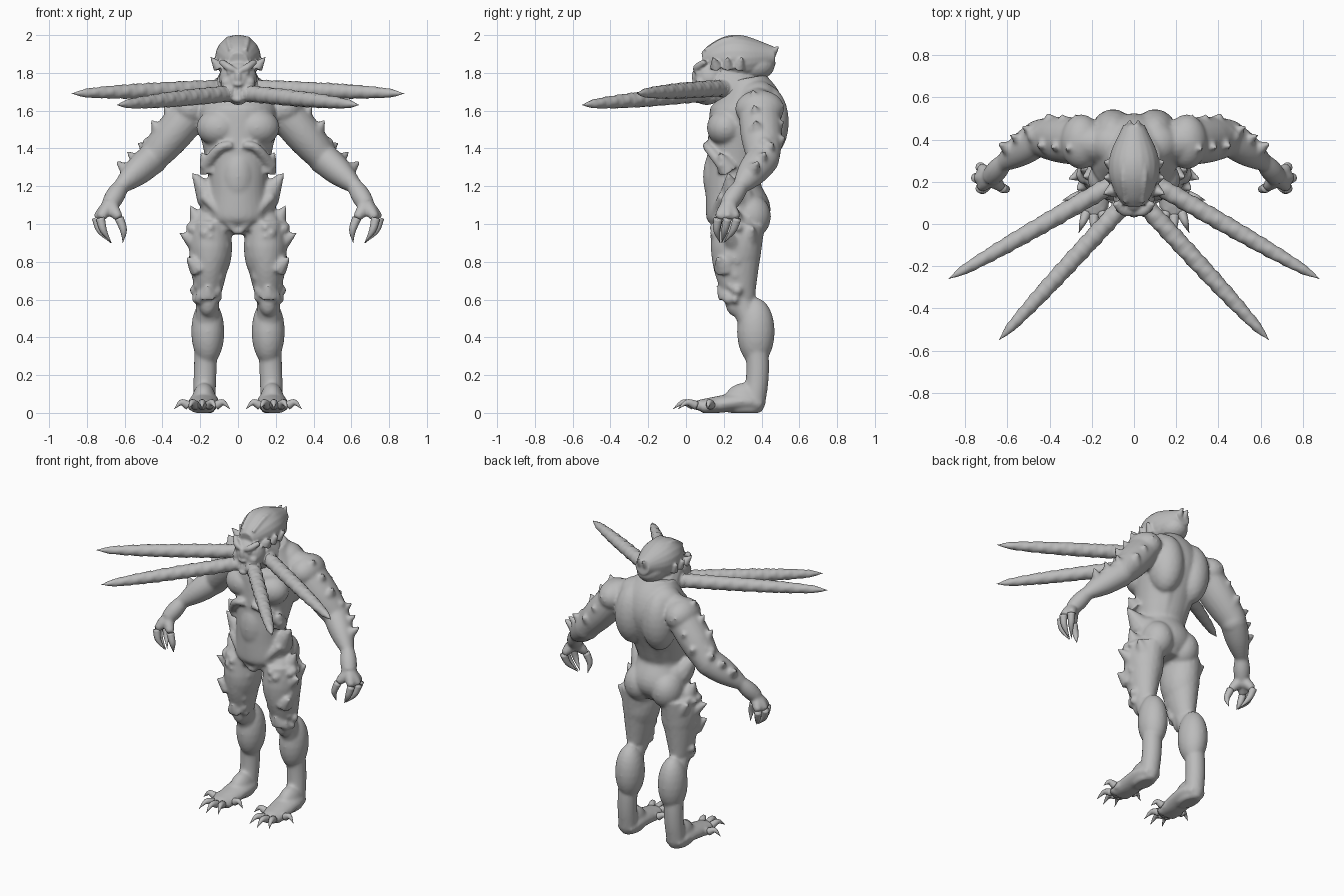
import bpy, bmesh, math, random
from math import sin, cos, pi
from mathutils import Vector, Matrix

random.seed(4)
default_cube = bpy.data.objects.get("Cube")
if default_cube:
    bpy.data.objects.remove(default_cube)

skin = bpy.data.materials.new("grey_skin")
skin.use_nodes = True
skin.diffuse_color = (.5, .5, .5, 1)
skin.node_tree.nodes["Principled BSDF"].inputs["Base Color"].default_value = skin.diffuse_color

# Joints of the left side; every paired part is repeated on the right
SHOULDER = Vector((.25, .39, 1.59))
ELBOW = Vector((.45, .41, 1.35))
WRIST = Vector((.62, .29, 1.2))
PALM = Vector((.68, .22, 1.1))
HIP = Vector((.14, .28, 1))
KNEE = Vector((.16, .29, .6))
ANKLE = Vector((.18, .36, .05))
INSTEP = Vector((.19, .15, .04))
BOTH, MIDDLE = (1, -1), (1,)


def smooth_path(points, steps=5):
    """Catmull-Rom interpolation of points whose last value is a radius."""
    p = [Vector(q) for q in points]
    p = [p[0] * 2 - p[1]] + p + [p[-1] * 2 - p[-2]]
    path = []
    for a, b, c, d in zip(p, p[1:], p[2:], p[3:]):
        for k in range(steps):
            t = k / steps
            bend = (a * 2 - b * 5 + c * 4 - d) * t + (b * 3 - a - c * 3 + d) * t * t
            path.append(b + (c - a + bend) * t / 2)
    return path + [p[-2]]


def tube(bm, points, depth=1, lump=0, copies=BOTH, sides=20):
    """Round or flattened tube through points of x, y, z and radius."""
    for side in copies:
        path = smooth_path(points)
        for q in path:
            q.x *= side
        centres = [q.xyz for q in path]
        along = (centres[-1] - centres[0]).normalized()
        reference = Vector((0, 1, 0)) if abs(along.x) > .9 else Vector((1, 0, 0))
        rings = []
        for i, q in enumerate(path):
            ahead = centres[min(i + 1, len(path) - 1)]
            tangent = (ahead - centres[max(i - 1, 0)]).normalized()
            across = (reference - tangent * reference.dot(tangent)).normalized()
            over = tangent.cross(across) * depth
            ring = []
            for k in range(sides):
                angle = math.tau * k / sides
                radius = max(q.w, .001) * (1 + lump * sin(i * 2) + lump * sin(angle * 3 + i))
                ring.append(bm.verts.new(q.xyz + (across * cos(angle) + over * sin(angle)) * radius))
            rings.append(ring)
        for lower, upper in zip(rings, rings[1:]):
            for k in range(sides):
                bm.faces.new((lower[k - 1], lower[k], upper[k], upper[k - 1]))
        bm.faces.new(rings[0])
        bm.faces.new(rings[-1])


def limb(bm, start, end, thick, thin, belly=0, bow=0, depth=1):
    """Straight or backward-bowed limb that swells by belly halfway."""
    points = []
    for i in range(5):
        t = i / 4
        swell = sin(pi * t)
        p = start.lerp(end, t) + Vector((0, bow * swell, 0))
        points.append((*p, thick + (thin - thick) * t + belly * swell))
    tube(bm, points, depth)


def blob(bm, place, size, copies=BOTH):
    """Ellipsoid muscle or bump."""
    for side in copies:
        scale = Matrix.Diagonal((*size, 1))
        matrix = Matrix.Scale(side, 4, (1, 0, 0)) @ Matrix.Translation(place) @ scale
        bmesh.ops.create_icosphere(bm, subdivisions=3, radius=1, matrix=matrix)


def wart(bm, place, low, high):
    size = random.uniform(low, high)
    blob(bm, place, (size, size, size))


def spike(bm, base, reach, radius):
    base, reach = Vector(base), Vector(reach)
    tube(bm, [(*base, radius), (*(base + reach / 2), radius / 2), (*(base + reach), 0)], sides=10)


def finish(name, bm, voxel=0, softness=0):
    """Make the object; a voxel size fuses its overlapping pieces."""
    for v in bm.verts:
        v.co.z = max(v.co.z, 0)
    bmesh.ops.recalc_face_normals(bm, faces=bm.faces)
    mesh = bpy.data.meshes.new(name)
    bm.to_mesh(mesh)
    bm.free()
    mesh.materials.append(skin)
    mesh.shade_smooth()
    ob = bpy.data.objects.new(name, mesh)
    bpy.context.collection.objects.link(ob)
    if voxel:
        fuse = ob.modifiers.new("fuse", "REMESH")
        fuse.mode = "VOXEL"
        fuse.voxel_size = voxel
        fuse.use_smooth_shade = True
        soften = ob.modifiers.new("soften", "SMOOTH")
        soften.iterations = softness


# Trunk from crotch to neck
body = bmesh.new()
trunk = ((.29, .95, .1), (.28, 1.05, .18), (.25, 1.2, .155), (.27, 1.33, .17),
         (.32, 1.55, .21), (.33, 1.65, .19), (.31, 1.77, .12))
tube(body, [(0, *ring) for ring in trunk], depth=.95, copies=MIDDLE, sides=32)

# Belly, chest, shoulder blades, neck muscles, shoulders, flanks and seat
blob(body, (0, .19, 1.25), (.1, .1, .18), MIDDLE)
blob(body, (.1, .21, 1.51), (.12, .1, .1))
blob(body, (.1, .42, 1.54), (.11, .125, .2))
blob(body, (.1, .38, 1.67), (.11, .1, .09))
blob(body, SHOULDER + Vector((0, 0, .02)), (.1, .13, .1))
blob(body, (.12, .27, 1.1), (.08, .1, .12))
blob(body, (.1, .34, 1.04), (.1, .11, .12))

# Back columns, rib arch and pelvic ridge
tube(body, [(.05, .36, 1.1, .04), (.05, .34, 1.2, .04), (.07, .41, 1.4, .05)])
tube(body, [(.03, .11, 1.42, .02), (.1, .12, 1.4, .025), (.18, .2, 1.3, .03)])
tube(body, [(0, .16, .95, .02), (.08, .15, 1.04, .02), (.18, .2, 1.15, .03)])

# Hip flares and rib points
spike(body, (.15, .25, 1.15), (.1, -.03, .13), .08)
spike(body, (.15, .22, 1.29), (.05, -.05, .1), .06)

# Arms
limb(body, Vector((.08, .37, 1.62)), SHOULDER, .1, .1, depth=1.2)
limb(body, SHOULDER, ELBOW, .1, .08, belly=.01, depth=1.1)
limb(body, ELBOW, WRIST, .08, .04, belly=.012, depth=1.1)
limb(body, WRIST, PALM, .042, .045, belly=.008)
blob(body, ELBOW, (.08, .085, .09))

# Thorns and warts down the back of the arm
for i in range(3):
    t = i / 3
    upper, fore = SHOULDER.lerp(ELBOW, t), ELBOW.lerp(WRIST, t)
    spike(body, upper + Vector((.03, -.02, .05)), (.05, -.02, .08), .05)
    spike(body, upper + Vector((.01, .07, 0)), (.02, .06, .04), .05)
    spike(body, fore + Vector((.02, .02, .03)), (.07, .04, .06), .045)
for i in range(12):
    drift = Vector((random.uniform(.02, .05), random.uniform(-.05, .05), .05))
    wart(body, SHOULDER.lerp(ELBOW, random.random()) + drift, .02, .035)

# Fingers spread round the palm, each ending in a claw that hooks inward
claws = bmesh.new()
for angle in (-2.4, -.8, 0, .8):
    spread = Vector((cos(angle), sin(angle), 0)) * .07
    joint = PALM + spread - Vector((0, 0, .07))
    tip = PALM + spread * .2 - Vector((.02, .03, .2))
    if angle < -2:
        tip.x -= .04
    limb(body, PALM, joint, .035, .022, belly=.005)
    tube(claws, [(*joint, .024), (*(joint.lerp(tip, .5) + spread * .25), .018), (*tip, 0)], sides=10)
finish("finger_claws", claws)

# Thighs, shins, calves, kneecaps and feet
limb(body, HIP, KNEE, .11, .062, belly=.015, bow=-.02, depth=1.25)
blob(body, (.145, .265, .88), (.115, .135, .21))
limb(body, KNEE, ANKLE, .062, .06, bow=.05)
blob(body, (.16, .37, .43), (.088, .1, .18))
blob(body, KNEE - Vector((0, .03, 0)), (.055, .055, .09))
blob(body, (.18, .31, .06), (.065, .11, .1))
tube(body, [(.18, .4, .04, .055), (.18, .3, .06, .08), (.19, .08, .03, .07)], depth=.6)

# Toes fan out from the instep
claws = bmesh.new()
for angle in (-1.4, -.5, 0, .5, 1.4):
    fan = Vector((sin(angle) * .15, -cos(angle) * .22, 0))
    joint = INSTEP + fan * .5
    limb(body, INSTEP, joint, .035, .025)
    arch = joint.lerp(INSTEP + fan, .5) + Vector((0, 0, .015))
    tube(claws, [(*joint, .025), (*arch, .016), (*(INSTEP + fan - Vector((0, 0, .02))), 0)], sides=10)
finish("toe_claws", claws)

# Thigh thorns, then warts over the front and outside of the thigh
for base, reach in (((.2, .26, 1), (.06, 0, .11)), ((.21, .25, .89), (.11, -.04, .07)),
                    ((.21, .2, .77), (.07, -.04, .06)), ((.2, .33, .93), (.07, .03, .06)),
                    ((.16, .21, .63), (0, -.05, .04))):
    spike(body, base, reach, .06)
for i in range(46):
    t, angle = random.random(), random.uniform(-.1, 2.5)
    radius = .115 - .05 * t
    place = HIP.lerp(KNEE, t) + Vector((cos(angle) * radius, -sin(angle) * radius * 1.2, 0))
    wart(body, place, .018, .032)
finish("body", body, voxel=.01, softness=6)

# Skull, nape, neck, muzzle and jaw
head = bmesh.new()
skull = ((.09, 1.86, .05), (.15, 1.87, .09), (.24, 1.88, .12), (.34, 1.88, .11), (.47, 1.89, .05))
tube(head, [(0, *ring) for ring in skull], copies=MIDDLE)
blob(head, (0, .36, 1.84), (.09, .11, .08), MIDDLE)
tube(head, [(0, .17, 1.78, .1), (0, .27, 1.7, .13), (0, .32, 1.6, .13)], copies=MIDDLE)
blob(head, (0, .13, 1.77), (.1, .09, .1), MIDDLE)
blob(head, (0, .11, 1.68), (.06, .07, .05), MIDDLE)

# Crown ridges, rear horns and temple thorns
tube(head, [(.04, .1, 1.92, .01), (.05, .24, 1.98, .015), (.02, .46, 1.92, .015)])
spike(head, (.02, .45, 1.9), (0, .05, .05), .03)
for i in range(3):
    spike(head, (.1, .16 + i * .06, 1.83), (.05, i * .02 - .02, .06), .035)

# Brow, eyes, nose, lip, cheeks and chin
tube(head, [(.01, .05, 1.81, .012), (.05, .06, 1.83, .02), (.09, .1, 1.86, .015)])
blob(head, (.045, .06, 1.8), (.015, .015, .012))
blob(head, (0, .05, 1.78), (.02, .02, .04), MIDDLE)
blob(head, (0, .05, 1.74), (.03, .02, .015), MIDDLE)
blob(head, (.06, .08, 1.75), (.03, .03, .03))
blob(head, (0, .06, 1.66), (.03, .03, .02), MIDDLE)
for i in range(3):
    spike(head, (.01 + i * .02, .06, 1.73), (0, -.02, -.05), .012)

# Long blunt feelers growing from sockets beside the jaw
feelers = bmesh.new()
for root, end in (((.1, .19, 1.72), (.88, -.26, 1.69)), ((.06, .08, 1.69), (.64, -.55, 1.63))):
    blob(head, root, (.05, .05, .045))
    points = []
    for i in range(13):
        t = i / 12
        points.append((*Vector(root).lerp(Vector(end), t), .043 * math.sqrt(1 - t ** 3)))
    tube(feelers, points, lump=.04)
finish("head", head, voxel=.007, softness=3)
finish("feelers", feelers)
